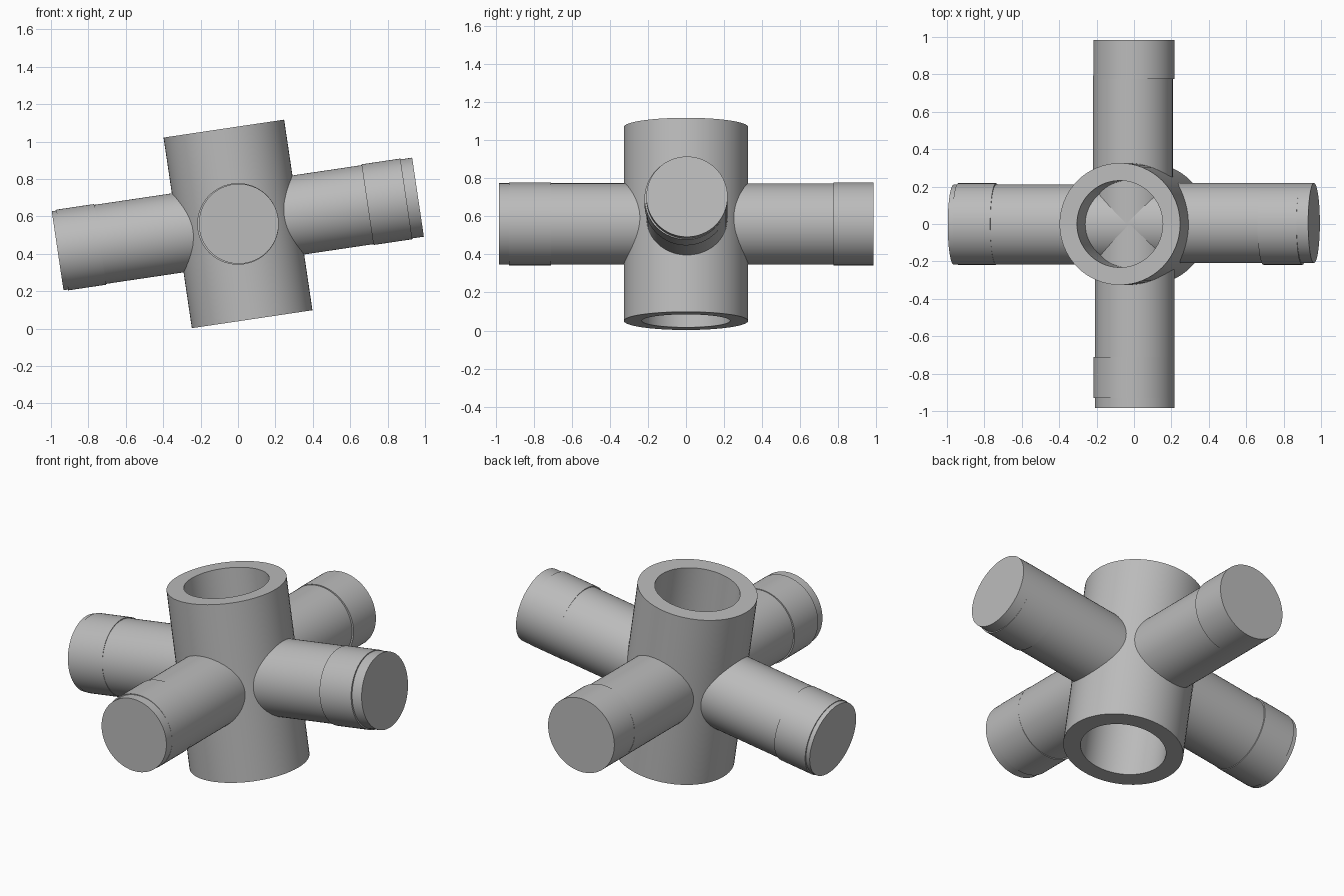
import bpy, bmesh
from math import radians, pi
from mathutils import Matrix, Vector

if "Cube" in bpy.data.objects:
    bpy.data.objects.remove(bpy.data.objects["Cube"], do_unlink=True)

SIDES = 64
TILT = Matrix.Translation((0, 0, 0.56)) @ Matrix.Rotation(radians(-8.45), 4, 'Y')

grey = bpy.data.materials.new("plain_grey")
grey.use_nodes = True
GREY = (0.5, 0.5, 0.5, 1)
grey.diffuse_color = GREY
grey.node_tree.nodes["Principled BSDF"].inputs["Base Color"].default_value = GREY


def finish(name, bm, matrix):
    """Turn a bmesh into a smooth shaded object, tilted with the whole joint."""
    bmesh.ops.recalc_face_normals(bm, faces=bm.faces)
    mesh = bpy.data.meshes.new(name)
    bm.to_mesh(mesh)
    bm.free()
    mesh.materials.append(grey)
    obj = bpy.data.objects.new(name, mesh)
    bpy.context.collection.objects.link(obj)
    obj.matrix_world = TILT @ matrix
    bpy.ops.object.select_all(action='DESELECT')
    obj.select_set(True)
    bpy.context.view_layer.objects.active = obj
    bpy.ops.object.shade_smooth_by_angle(angle=radians(30))
    return obj


def rod(name, radius, start, end, turn, offset=0):
    """Closed cylinder lying along the arm direction given by turn."""
    bm = bmesh.new()
    place = Matrix.Translation(((start + end) / 2, offset, 0)) @ Matrix.Rotation(pi / 2, 4, 'Y')
    bmesh.ops.create_cone(bm, cap_ends=True, segments=SIDES, radius1=radius,
                          radius2=radius, depth=end - start, matrix=place)
    return finish(name, bm, Matrix.Rotation(radians(turn), 4, 'Z'))


# Hub: an open tube made by spinning its wall section
bm = bmesh.new()
section = [bm.verts.new((r, 0, z)) for r, z in
           ((0.232, -0.515), (0.326, -0.515), (0.326, 0.515), (0.232, 0.515))]
edges = [bm.edges.new((section[i], section[(i + 1) % 4])) for i in range(4)]
bmesh.ops.spin(bm, geom=section + edges, cent=Vector(), axis=(0, 0, 1),
               angle=2 * pi, steps=SIDES)
bmesh.ops.remove_doubles(bm, verts=bm.verts, dist=0.0001)
finish("hub_tube", bm, Matrix())

# Arms: name, turn, sideways offset, collar start, collar end, tip
ARMS = (("left", 0, 0.005, 0.70, 0.91, 0.973),
        ("back", 90, 0.006, 0.775, 0.985, 0.985),
        ("right", 180, 0.003, 0.745, 0.95, 0.975),
        ("front", 270, 0.004, 0.71, 0.93, 0.983))
for name, turn, offset, low, high, tip in ARMS:
    if high < tip:
        rod(name + "_arm", 0.2135, 0, tip, turn, offset)
    else:
        rod(name + "_arm", 0.2135, 0, low + 0.02, turn, offset)
    rod(name + "_collar", 0.218, low, high, turn)
